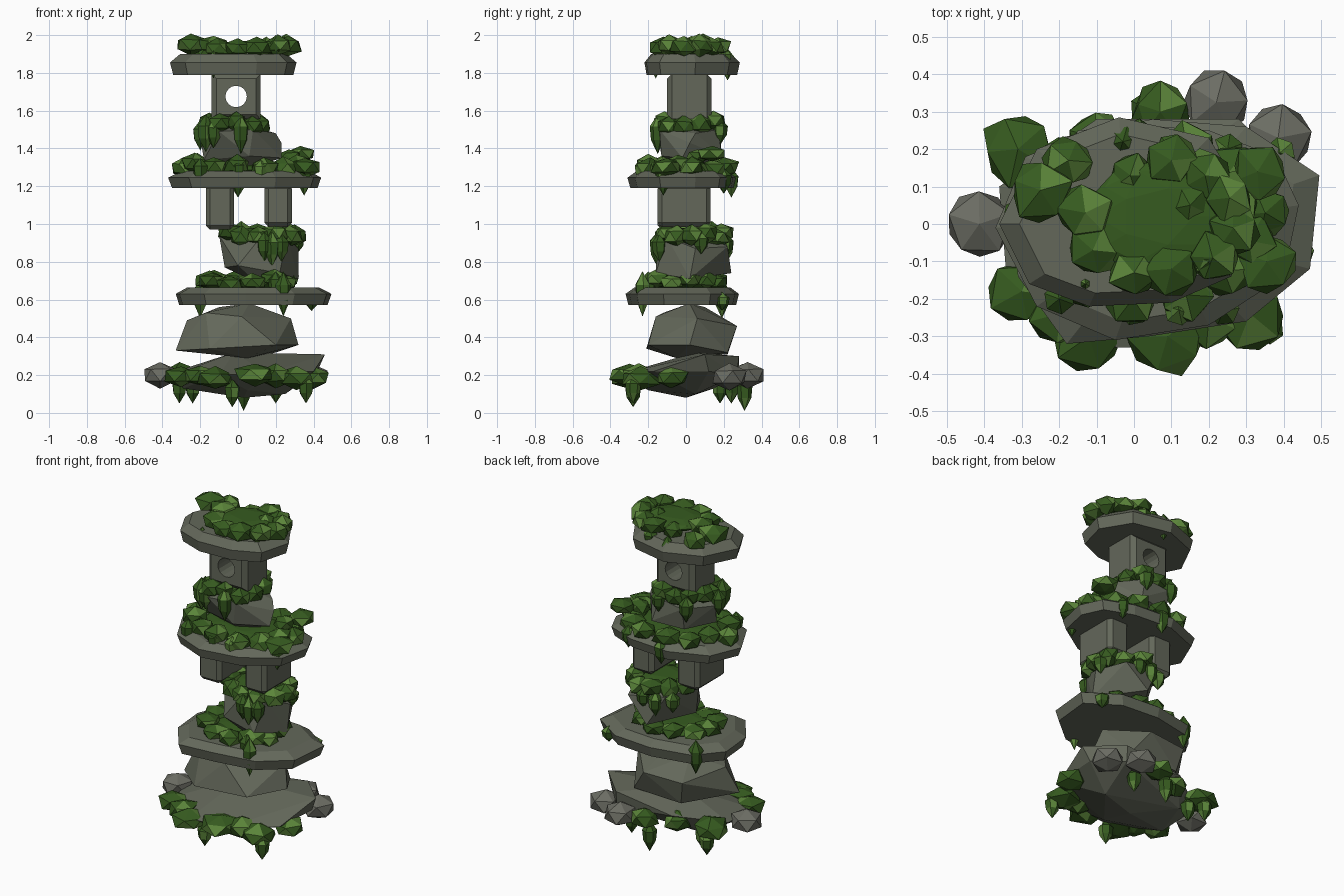
import bpy, bmesh, math, random
from mathutils import Vector

if "Cube" in bpy.data.objects:
    bpy.data.objects.remove(bpy.data.objects["Cube"])

random.seed(11)


def material(name, rgb):
    m = bpy.data.materials.new(name)
    m.diffuse_color = (*rgb, 1)
    m.use_nodes = True
    m.node_tree.nodes["Principled BSDF"].inputs["Base Color"].default_value = m.diffuse_color
    return m


ROCK = material("grey rock", (0.125, 0.137, 0.102))
PEBBLE = material("light grey stone", (0.148, 0.152, 0.126))
MOSS = material("moss green", (0.037, 0.105, 0.014))
LEAF = material("fresh leaf green", (0.105, 0.235, 0.042))


def finish(bm, name, mats):
    bmesh.ops.recalc_face_normals(bm, faces=bm.faces)
    me = bpy.data.meshes.new(name)
    bm.to_mesh(me)
    bm.free()
    ob = bpy.data.objects.new(name, me)
    bpy.context.collection.objects.link(ob)
    for m in mats:
        me.materials.append(m)
    return ob


def boulder(name, pts):
    """Faceted rock: convex hull of a few points."""
    bm = bmesh.new()
    for p in pts:
        bm.verts.new(p)
    bmesh.ops.convex_hull(bm, input=bm.verts)
    junk = [v for v in bm.verts if not v.link_faces]
    bmesh.ops.delete(bm, geom=junk, context='VERTS')
    return finish(bm, name, [ROCK])


def bridge(bm, a, b):
    n = len(a)
    for i in range(n):
        bm.faces.new((a[i], a[(i + 1) % n], b[(i + 1) % n], b[i]))


def slab(name, outline, z0, z1, z2, top=0.84):
    """Flared many-sided plate with a sloping upper edge."""
    bm = bmesh.new()
    c = sum((Vector(p) for p in outline), Vector((0, 0))) / len(outline)
    rings = []
    for z, s in ((z0, 0.95), (z1, 1.0), (z2, top)):
        rings.append([bm.verts.new((*(c + (Vector(p) - c) * s), z)) for p in outline])
    for a, b in zip(rings, rings[1:]):
        bridge(bm, a, b)
    bm.faces.new(rings[0])
    bm.faces.new(rings[-1])
    return finish(bm, name, [ROCK])


def block(name, lo, hi, chamfer=0.022):
    """Chamfered stone block."""
    bm = bmesh.new()
    bmesh.ops.create_cube(bm, size=1)
    for v in bm.verts:
        v.co = [l + (h - l) * (c + 0.5) for l, h, c in zip(lo, hi, v.co)]
    bmesh.ops.bevel(bm, geom=bm.edges[:], offset=chamfer, segments=1, affect='EDGES')
    return finish(bm, name, [ROCK])


def pierced(name, lo, hi, hole, chamfer=0.025, n=16):
    """Chamfered block with a round hole through it from front to back."""
    bm = bmesh.new()
    cx, cz = (lo[0] + hi[0]) / 2, (lo[2] + hi[2]) / 2
    hx, hz = (hi[0] - lo[0]) / 2, (hi[2] - lo[2]) / 2

    def loop(y, inset, round_hole=False):
        out = []
        for i in range(n):
            a = math.tau * (i + 0.0) / n
            c, s = math.cos(a), math.sin(a)
            k = max(abs(c), abs(s))
            w, h = (hole * k, hole * k) if round_hole else (hx - inset, hz - inset)
            out.append(bm.verts.new((cx + w * c / k, y, cz + h * s / k)))
        return out
    y0, y1 = lo[1], hi[1]
    loops = [loop(y0, 0, True), loop(y0, chamfer), loop(y0 + chamfer, 0),
             loop(y1 - chamfer, 0), loop(y1, chamfer), loop(y1, 0, True)]
    for a, b in zip(loops, loops[1:] + loops[:1]):
        bridge(bm, a, b)
    return finish(bm, name, [ROCK])


def add_blob(bm, x, y, z, r, h, jitter=0.17):
    """Flattened, lumpy low-poly ball."""
    vs = bmesh.ops.create_icosphere(bm, subdivisions=1, radius=1)["verts"]
    a = random.uniform(0, 6.28)
    ca, sa = math.cos(a), math.sin(a)
    for v in vs:
        k = 1.08 + random.uniform(-jitter, jitter)
        px, py, pz = v.co * k
        v.co = (x + r * (px * ca - py * sa), y + r * (px * sa + py * ca), z + h * pz)


def add_drip(bm, x, y, z0, z1, r=0.042):
    """Hanging pointed leaf clump: six-sided spindle."""
    n, h = 6, z1 - z0
    a0 = random.uniform(0, 1)
    rings = [[bm.verts.new((x + r * s * math.cos(a0 + math.tau * i / n),
                            y + r * s * math.sin(a0 + math.tau * i / n), z0 + h * t))
              for i in range(n)] for t, s in ((0.36, 0.85), (0.7, 1.0))]
    tip, cap = bm.verts.new((x, y, z0)), bm.verts.new((x, y, z1))
    for i in range(n):
        j = (i + 1) % n
        bm.faces.new((tip, rings[0][j], rings[0][i]))
        bm.faces.new((cap, rings[1][i], rings[1][j]))
    bridge(bm, *rings)


def moss(name, z, blobs, drips, h=0.052, cap=None):
    bm = bmesh.new()
    for x, y, r in blobs:
        add_blob(bm, x, y, z + random.uniform(-0.016, 0.016), r, h)
    for d in drips:
        add_drip(bm, *d)
    # fresh leaves mostly on facets turned towards +x
    bmesh.ops.recalc_face_normals(bm, faces=bm.faces)
    for f in bm.faces:
        f.material_index = int(random.random() < (0.42 if f.normal.x > 0.15 else 0.13))
    if cap:
        # flat cushion filling the middle of the patch
        cx, cy, rx, ry, cz = cap
        for v in bmesh.ops.create_icosphere(bm, subdivisions=2, radius=1)["verts"]:
            v.co = (cx + rx * v.co.x, cy + ry * v.co.y,
                    cz + 0.035 * max(-0.75, min(0.8, v.co.z)))
    return finish(bm, name, [MOSS, LEAF])


def ring(cx, cy, rx, ry, n, r, start=0.0):
    out = []
    for i in range(n):
        a, k = start + math.tau * i / n, random.uniform(0.86, 1.03)
        out.append((cx + rx * k * math.cos(a), cy + ry * k * math.sin(a),
                    r * random.uniform(0.9, 1.15)))
    return out


# Rocks, bottom to top
boulder("base_rock", [
    (.46, .1, .31), (.28, .28, .3), (-.02, .05, .32), (-.1, .28, .25), (-.36, .1, .21),
    (-.34, -.15, .2), (-.1, -.33, .2), (.15, -.33, .21), (.4, -.17, .22), (.42, .12, .22),
    (.28, .27, .2), (.03, 0, .08), (.25, .05, .1), (-.29, -.1, .13), (-.2, .15, .13), (.05, -.2, .12)])
boulder("lower_boulder", [
    (-.33, -.05, .33), (-.27, 0, .49), (-.17, -.12, .53), (.06, .02, .58), (.28, .06, .5),
    (.32, .02, .36), (.2, -.2, .36), (-.15, -.21, .34), (.02, -.16, .51), (.1, .27, .46),
    (-.15, .25, .45), (.2, .22, .32), (-.12, .22, .31), (.05, -.05, .29), (-.1, .1, .56)])
boulder("middle_boulder", [
    (-.1, .02, .94), (-.07, 0, .77), (.1, -.08, .69), (.32, .02, .71), (.32, .05, .87),
    (.12, -.15, .93), (.22, -.16, .74), (.26, -.1, .93), (.1, .24, .74), (.24, .22, .88),
    (0, .2, .92), (.12, .05, .97), (.0, -.14, .78)])
boulder("upper_boulder", [
    (-.2, 0, 1.46), (-.18, -.04, 1.34), (.06, -.13, 1.36), (.23, -.02, 1.35), (.23, .02, 1.43),
    (.2, .05, 1.48), (.08, -.14, 1.5), (-.1, -.15, 1.49), (.1, .19, 1.36), (.06, .17, 1.5),
    (-.1, .18, 1.48), (-.1, .16, 1.35), (0, 0, 1.54), (0, 0, 1.27)])

# Wide flat slabs
slab("lower_slab", [(.495, .13), (.47, -.12), (.3, -.26), (.04, -.3), (-.18, -.32), (-.31, -.14),
                    (-.33, .08), (-.2, .23), (.05, .28), (.3, .26)], .57, .63, .665)
slab("middle_slab", [(.44, .05), (.4, -.14), (.2, -.27), (-.05, -.31), (-.26, -.22), (-.37, -.01),
                     (-.29, .18), (-.06, .27), (.2, .25), (.38, .18)], 1.19, 1.245, 1.28)
slab("top_slab", [(.31, .05), (.26, -.14), (.1, -.21), (-.12, -.22), (-.28, -.16), (-.36, .0),
                  (-.26, .2), (-.04, .285), (.2, .23)], 1.79, 1.855, 1.9)

# Pillars and pierced block
block("left_pillar", (-.17, -.15, .97), (-.02, .13, 1.21))
block("right_pillar", (.14, -.15, .985), (.285, .13, 1.21))
pierced("pierced_block", (-.14, -.1, 1.555), (.12, .135, 1.795), .057)

# Small stones around the base
for i, (x, y, z) in enumerate([(-.413, 0, .2), (.22, .325, .2), (.385, .23, .19)]):
    bm = bmesh.new()
    add_blob(bm, x, y, z, .09, .066, .05)
    finish(bm, f"small_stone_{i + 1}", [PEBBLE])

# Moss patches: (x, y, radius) clumps and (x, y, bottom, top) drips
moss("base_moss", .195,
     [(-.31, .2, .1), (-.3, -.18, .085), (-.12, -.3, .1), (.09, -.3, .105), (.31, -.24, .1),
      (.07, .3, .075), (-.1, .23, .075), (.395, -.08, .085), (-.2, -.24, .08), (.2, -.25, .08)],
     [(-.31, .24, .05, .2), (-.24, .18, .05, .2), (-.03, -.28, .03, .18), (.03, .31, .01, .2),
      (.36, -.28, .05, .2), (.2, .24, .05, .2)], h=.055)
moss("lower_slab_moss", .695,
     ring(.06, -.01, .23, .18, 11, .066, .2),
     [(.24, -.23, .51, .75), (.39, .19, .54, .64), (-.2, .19, .5, .71), (.2, -.2, .6, .75)],
     h=.045, cap=(.06, 0, .22, .18, .68))
moss("middle_boulder_moss", .945,
     ring(.13, .03, .19, .155, 11, .062),
     [(.14, -.15, .8, .96), (.18, -.15, .77, .96), (.23, -.14, .8, .95), (-.03, .17, .82, .95),
      (.06, .21, .79, .95), (.14, .21, .82, .95), (.31, .08, .84, .96)],
     cap=(.13, .03, .17, .14, .95))
moss("middle_slab_moss", 1.305,
     ring(.03, 0, .31, .21, 13, .072, .25) + [(.355, -.1, .08), (.35, .03, .065)],
     [(.35, -.12, 1.15, 1.32), (0, -.23, 1.22, 1.35), (.0, .24, 1.14, 1.3), (-.2, -.2, 1.21, 1.35),
      (.12, -.23, 1.22, 1.34), (.25, .2, 1.16, 1.3)], cap=(.05, 0, .29, .19, 1.285))
moss("raised_middle_moss", 1.355, [(.33, .14, .07), (.27, .06, .06)], [], h=.04)
moss("upper_boulder_moss", 1.53,
     ring(-.02, .02, .145, .145, 10, .058, .4),
     [(-.17, -.11, 1.38, 1.58, .05), (.015, -.15, 1.37, 1.58), (-.2, -.03, 1.39, 1.55),
      (-.13, -.13, 1.4, 1.56), (-.12, .17, 1.4, 1.56), (.06, .18, 1.42, 1.56)],
     cap=(-.02, .02, .14, .14, 1.53))
moss("top_moss", 1.935,
     [(-.13, .03, .078), (-.11, -.07, .072), (0, -.13, .068), (.1, -.12, .075), (.21, -.09, .068),
      (.265, -.01, .068), (.255, .07, .066), (.19, .13, .068), (.1, .17, .068), (-.01, .13, .06),
      (-.25, .09, .082), (-.175, .17, .065), (.15, .05, .06)],
     [(-.13, -.16, 1.77, 1.92, .03), (-.03, .22, 1.76, 1.93), (.1, .2, 1.8, 1.94),
      (.2, -.1, 1.87, 2.0)],
     cap=(.06, .02, .19, .15, 1.94))
